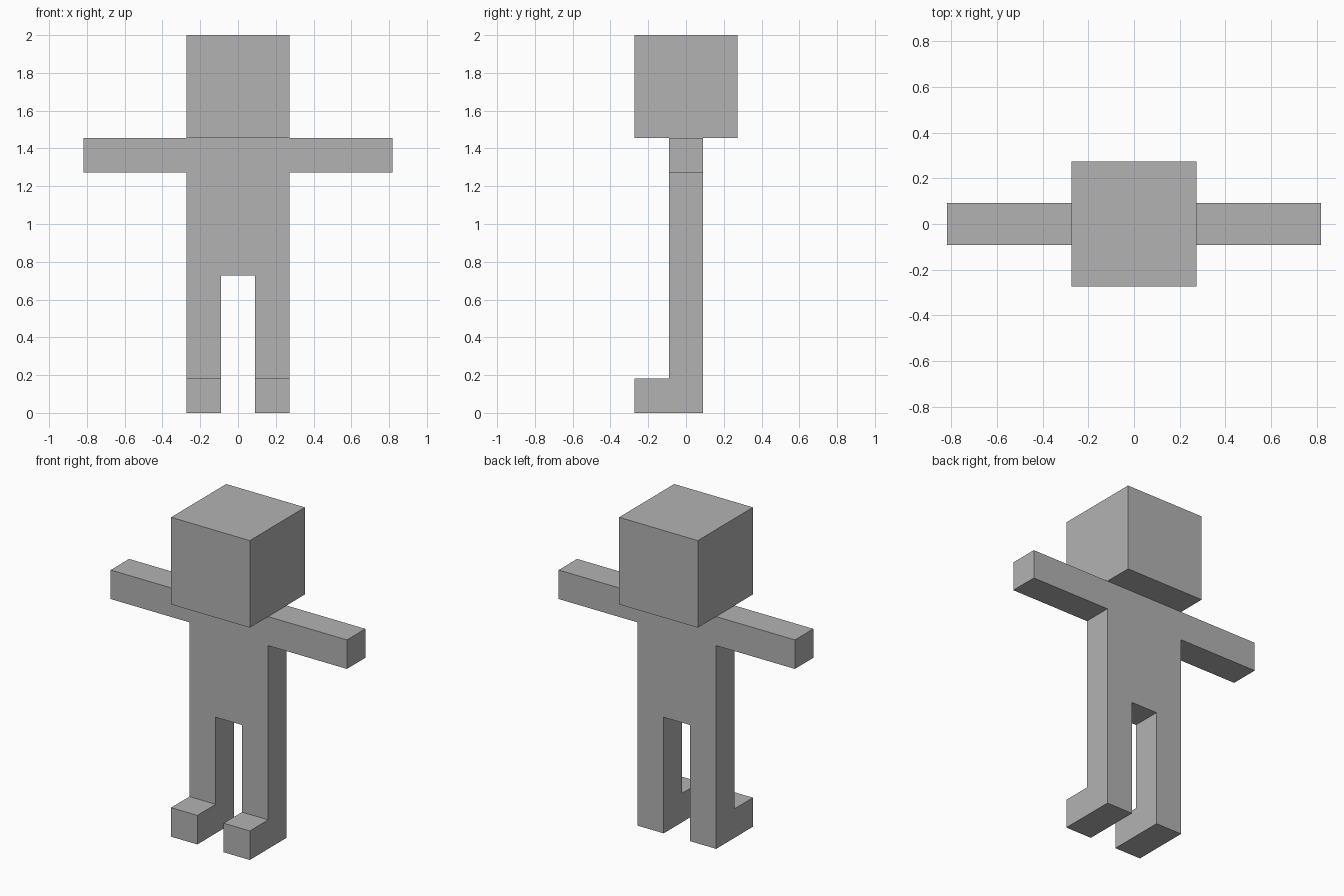
import bpy
import bmesh
from mathutils import Matrix, Vector

cube = bpy.data.objects.get("Cube")
if cube:
    bpy.data.objects.remove(cube, do_unlink=True)

U = 2 / 11  # one block of the figure

grey = bpy.data.materials.new("plain grey")
grey.use_nodes = True
colour = (0.45, 0.45, 0.45, 1)
grey.diffuse_color = colour
grey.node_tree.nodes["Principled BSDF"].inputs["Base Color"].default_value = colour


def finish(bm, name):
    """Scale from blocks to units and link the part as an object."""
    bmesh.ops.scale(bm, vec=(U, U, U), verts=bm.verts)
    bmesh.ops.recalc_face_normals(bm, faces=bm.faces)
    mesh = bpy.data.meshes.new(name)
    bm.to_mesh(mesh)
    bm.free()
    mesh.materials.append(grey)
    obj = bpy.data.objects.new(name, mesh)
    bpy.context.collection.objects.link(obj)
    return obj


# Body: mirrored outline of legs, torso and arms, extruded front to back
half = [(0.5, 4), (0.5, 0), (1.5, 0), (1.5, 7), (4.5, 7), (4.5, 8)]
outline = half + [(-x, z) for x, z in reversed(half)]
bm = bmesh.new()
front = bm.faces.new([bm.verts.new((x, -0.5, z)) for x, z in outline])
back = bmesh.ops.extrude_face_region(bm, geom=[front], use_keep_orig=True)
bmesh.ops.translate(bm, vec=(0, 1, 0),
                    verts=[v for v in back["geom"] if isinstance(v, bmesh.types.BMVert)])
bmesh.ops.recalc_face_normals(bm, faces=bm.faces)

# Feet: the lowest block of each leg pulled forward
bmesh.ops.bisect_plane(bm, geom=bm.verts[:] + bm.edges[:] + bm.faces[:],
                       plane_co=(0, 0, 1), plane_no=(0, 0, 1))
bm.normal_update()
toes = [f for f in bm.faces if f.normal.y < -0.9 and f.calc_center_median().z < 1]
for toe in bmesh.ops.extrude_discrete_faces(bm, faces=toes)["faces"]:
    bmesh.ops.translate(bm, vec=(0, -1, 0), verts=toe.verts)
bmesh.ops.dissolve_limit(bm, angle_limit=0.01, verts=bm.verts, edges=bm.edges)
finish(bm, "body")

# Head: large cube resting on the shoulders
bm = bmesh.new()
bmesh.ops.create_cube(bm, size=3, matrix=Matrix.Translation(Vector((0, 0, 9.5))))
finish(bm, "head")
